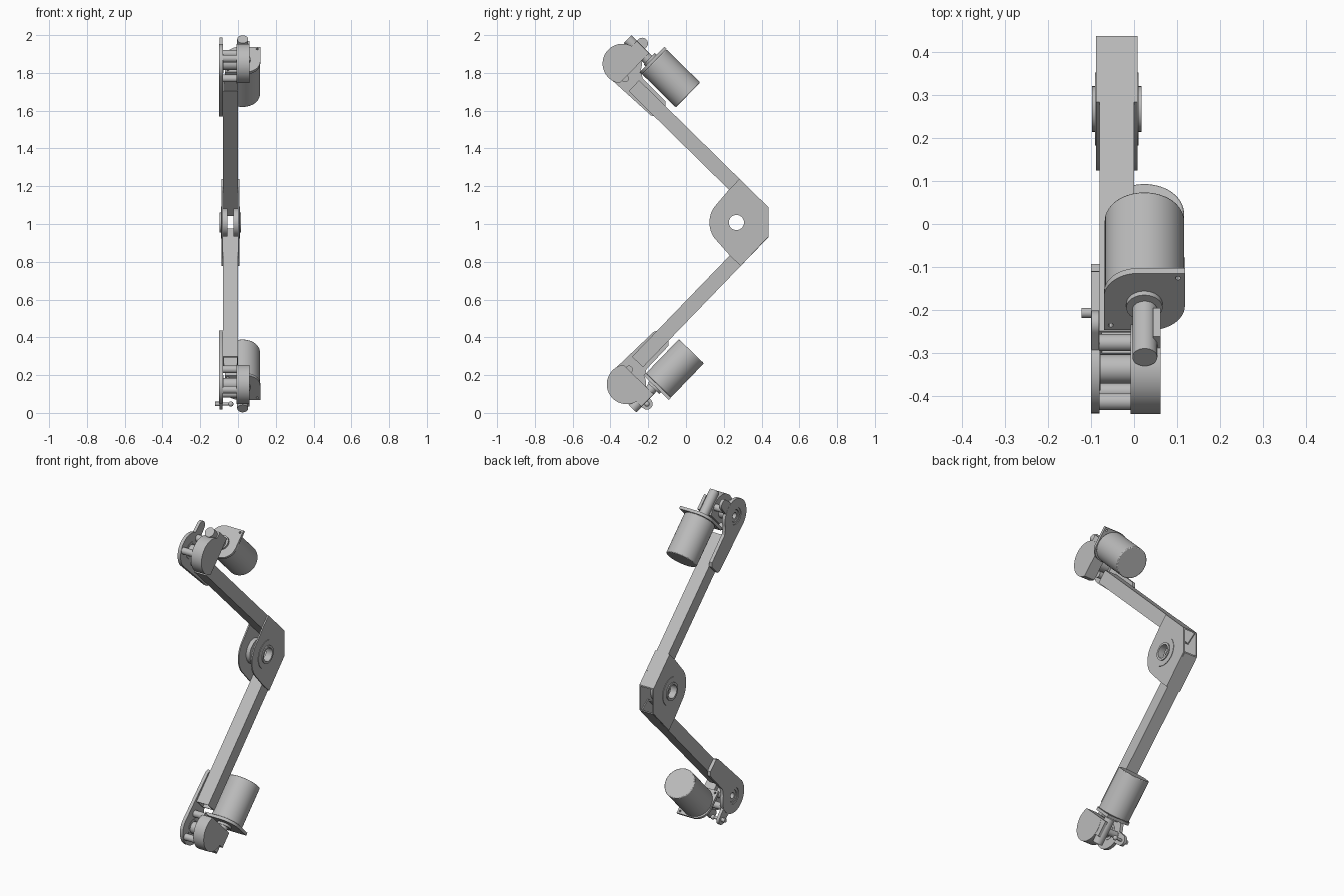
import bpy, bmesh, math
from mathutils import Vector

if "Cube" in bpy.data.objects:
    bpy.data.objects.remove(bpy.data.objects["Cube"])

grey = bpy.data.materials.new("light_grey")
grey.diffuse_color = (0.5, 0.5, 0.5, 1)
grey.use_nodes = True
grey.node_tree.nodes["Principled BSDF"].inputs["Base Color"].default_value = grey.diffuse_color
X = Vector((1, 0, 0))
JOINT = Vector((0, 0.267, 1.008))
BACK = 0.437


def arc(c, r, a0=0, a1=360, n=40):
    """Points on an arc; a full circle omits the repeated last point."""
    last = n if a1 - a0 >= 360 else n + 1
    return [(c[0] + r * math.cos(math.radians(a0 + (a1 - a0) * i / n)),
             c[1] + r * math.sin(math.radians(a0 + (a1 - a0) * i / n))) for i in range(last)]


def prism(name, frame, loops, h0, h1):
    """Extrude an outline (with optional hole loops) along the frame normal."""
    o, a, b, n = frame
    bm = bmesh.new()
    edges = []
    for loop in loops:
        vs = [bm.verts.new(o + a * p + b * q + n * h0) for p, q in loop]
        edges += [bm.edges.new((vs[i], vs[(i + 1) % len(vs)])) for i in range(len(vs))]
        if len(loops) == 1:
            bm.faces.new(vs)
    if len(loops) > 1:
        bmesh.ops.triangle_fill(bm, use_beauty=True, edges=edges)
    ext = bmesh.ops.extrude_face_region(bm, geom=bm.faces[:], use_keep_orig=True)
    bmesh.ops.translate(bm, vec=n * (h1 - h0),
                        verts=[g for g in ext["geom"] if isinstance(g, bmesh.types.BMVert)])
    bmesh.ops.recalc_face_normals(bm, faces=bm.faces[:])
    me = bpy.data.meshes.new(name)
    bm.to_mesh(me)
    bm.free()
    me.materials.append(grey)
    ob = bpy.data.objects.new(name, me)
    bpy.context.collection.objects.link(ob)
    return ob


def half_arm(tag, side, angle):
    """One link with its drive unit; side is +1 for upper, -1 for lower."""
    c, s = math.cos(math.radians(angle)), math.sin(math.radians(angle))
    d = Vector((0, c, -side * s))          # along the link, toward the joint
    v = Vector((0, s, side * c))           # across the link
    hub = JOINT - d * 1.02 + v * 0.177
    side_frame = (hub, d, v, X)
    axial = (hub, X, v, d)

    # Hollow square tube, cut flush with the back of the elbow
    def d_at(vv, y):
        return (y - hub.y - vv * s) / c
    top, low, w, start = -0.001, -0.081, 0.006, 0.125
    end_low = d_at(low, 0.37)
    prism(tag + "_tube_outer_wall", side_frame,
          [[(start, top), (start, top - w), (d_at(top - w, BACK), top - w), (d_at(top, BACK), top)]], -0.08, 0)
    prism(tag + "_tube_inner_wall", side_frame,
          [[(start, low), (start, low + w), (end_low, low + w), (end_low, low)]], -0.08, 0)
    wall = [(start, top), (start, low), (end_low, low), (d_at(top, BACK), top)]
    prism(tag + "_tube_left_wall", side_frame, [wall], -0.08, -0.074)
    prism(tag + "_tube_right_wall", side_frame, [wall], -0.006, 0)

    # Bearing plate with tail along the tube, and a lug
    outline = arc((0, 0), 0.103, 25, 265) + [(0.3, -0.09), (0.32, -0.078), (0.32, -0.002), (0.3, 0.018), (0.13, 0.02)]
    prism(tag + "_bearing_plate", side_frame, [outline, arc((0, 0), 0.05)], -0.1, -0.08)
    prism(tag + "_plate_lug", side_frame,
          [arc((0, 0.15), 0.03, 0, 180, 16) + [(-0.035, 0.09), (0.035, 0.09)]], -0.099, -0.081)
    prism(tag + "_bearing_ring", side_frame, [arc((0, 0), 0.05), arc((0, 0), 0.036)], -0.096, -0.078)
    prism(tag + "_hub_shaft", side_frame, [arc((0, 0), 0.034), arc((0, 0), 0.018)], -0.092, -0.008)

    # Spacers between plate and gear housing
    for i, ang in enumerate((205, 85, 325)):
        a = math.radians(ang)
        prism(f"{tag}_spacer_{i + 1}", side_frame,
              [arc((0.08 * math.cos(a), 0.08 * math.sin(a)), 0.02, n=20)], -0.08, -0.008)

    # Gear housing with a flat toward the motor, and a wall beside the drive shaft
    flat = math.degrees(math.acos(0.062 / 0.105))
    prism(tag + "_gear_housing", side_frame, [arc((0, 0), 0.105, flat, 360 - flat, 56)], -0.008, 0.062)
    prism(tag + "_shaft_wall", side_frame,
          [[(-0.03, 0.05), (0.062, 0.05), (0.062, 0.138), (-0.03, 0.138)]], 0.044, 0.061)

    # Drive shaft, collar, flange and motor
    prism(tag + "_drive_shaft", axial, [arc((0.025, 0.111), 0.029)], -0.071, 0.1)
    prism(tag + "_shaft_collar", axial, [arc((0.024, 0.118), 0.042)], 0.083, 0.1)
    mx, mv, r = 0.024, 0.125, 0.094
    rr = 0.08
    flange = [(mx + r, mv + r)] + arc((mx - r + rr, mv + r - rr), rr, 90, 180, 14) \
        + [(mx - r, mv - r)] + arc((mx + r - rr, mv - r + rr), rr, 270, 360, 14)
    k = r - 0.016
    prism(tag + "_motor_flange", axial,
          [flange, arc((mx + k, mv + k), 0.006, n=12), arc((mx - k, mv - k), 0.006, n=12)], 0.096, 0.113)
    motor = prism(tag + "_motor", axial, [arc((mx, mv), 0.092, n=56)], 0.113, 0.364)
    bev = motor.modifiers.new("rim", 'BEVEL')
    bev.width, bev.segments, bev.angle_limit = 0.005, 2, math.radians(50)
    return side_frame, hub, d, v


up_frame, *up = half_arm("upper", 1, 44.5)
low_frame, *lo = half_arm("lower", -1, 46.0)

# Limit pin on the lower lug
prism("pin_rod", low_frame, [arc((0, 0.15), 0.008, n=16)], -0.1, -0.045)
prism("pin_head", low_frame, [arc((0, 0.15), 0.012, n=20)], -0.122, -0.099)
bpy.ops.mesh.primitive_uv_sphere_add(segments=20, ring_count=12, radius=0.014,
                                     location=lo[0] + lo[2] * 0.15 + X * -0.038)
bpy.context.object.name = "pin_ball"
bpy.context.object.data.materials.append(grey)


# Elbow side plates, wrapped around both tubes
def elbow_pt(half, dd, vv):
    p = half[0] + half[1] * (1.02 + dd) + half[2] * (vv - 0.177) - JOINT
    return (p.y, p.z)


outline = [elbow_pt(up, -0.15, 0.097)] + arc((0, 0), 0.143, 145, 215, 20) + [
    elbow_pt(lo, -0.15, 0.097), elbow_pt(lo, -0.15, 0.176),
    (BACK - JOINT.y, -0.074), (BACK - JOINT.y, 0.08), elbow_pt(up, -0.15, 0.176)]
elbow = (JOINT, Vector((0, 1, 0)), Vector((0, 0, 1)), X)
hole = arc((0, 0), 0.04)
for name, x0, x1, sgn in (("left", -0.088, -0.08, -1), ("right", 0, 0.008, 1)):
    prism(f"elbow_plate_{name}", elbow, [outline, hole], x0, x1)
    outer = x0 if sgn < 0 else x1
    inner = x1 if sgn < 0 else x0
    # Bearing rings outside and hub flanges inside
    prism(f"elbow_washer_{name}", elbow, [arc((0, 0), 0.085), hole], outer, outer + sgn * 0.003)
    prism(f"elbow_ring_{name}", elbow, [arc((0, 0), 0.053), hole], outer, outer + sgn * 0.009)
    prism(f"elbow_hub_{name}", elbow, [arc((0, 0), 0.075), hole], inner - sgn * 0.025, inner)

# Smooth the round parts, keep hard edges
for ob in bpy.data.objects:
    ob.select_set(True)
bpy.context.view_layer.objects.active = bpy.data.objects["pin_ball"]
bpy.ops.object.shade_smooth_by_angle(angle=math.radians(30))
